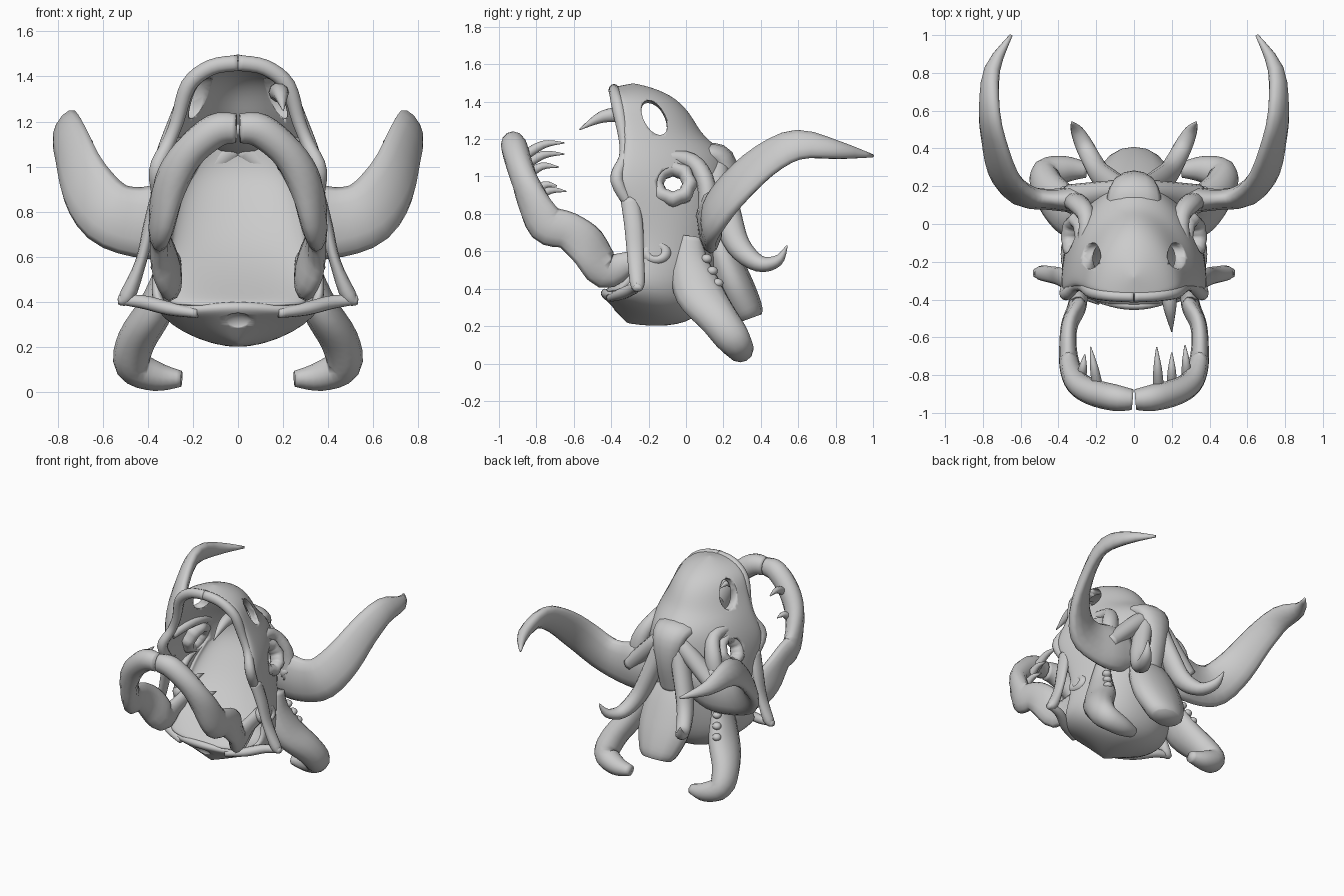
import bpy, bmesh, math
from mathutils import Vector, Matrix

cube = bpy.data.objects.get("Cube")
if cube:
    bpy.data.objects.remove(cube, do_unlink=True)

bone = bpy.data.materials.new("bone grey")
bone.use_nodes = True
bone.diffuse_color = (0.6, 0.6, 0.6, 1)
bone.node_tree.nodes["Principled BSDF"].inputs["Base Color"].default_value = (0.6, 0.6, 0.6, 1)


def finish(name, bm, mirror=False):
    bmesh.ops.recalc_face_normals(bm, faces=bm.faces)
    for f in bm.faces:
        f.smooth = True
    me = bpy.data.meshes.new(name)
    bm.to_mesh(me)
    bm.free()
    me.materials.append(bone)
    ob = bpy.data.objects.new(name, me)
    bpy.context.scene.collection.objects.link(ob)
    if mirror:
        ob.modifiers.new("Mirror", 'MIRROR').use_mirror_merge = False
    return ob


def spline(pts, steps):
    """Catmull-Rom through points of any dimension."""
    pts = [Vector(p) for p in pts]
    out = []
    for i in range(len(pts) - 1):
        p0, p1, p2 = pts[max(i - 1, 0)], pts[i], pts[i + 1]
        p3 = pts[min(i + 2, len(pts) - 1)]
        for s in range(steps):
            t = s / steps
            out.append(p1 + (p2 - p0) * (t / 2) + (2 * p0 - 5 * p1 + 4 * p2 - p3) * (t * t / 2)
                       + (3 * p1 - p0 - 3 * p2 + p3) * (t ** 3 / 2))
    return out + [pts[-1]]


def tube(name, pts, ref=(0, 0, 1), mirror=True, steps=4, sides=12):
    """Sweep an ellipse; each point is x, y, z, half width, half height."""
    rows = spline(pts, steps)
    ref = Vector(ref)
    bm = bmesh.new()
    rings = []
    for i, r in enumerate(rows):
        c = Vector(r[:3])
        t = Vector(rows[min(i + 1, len(rows) - 1)][:3]) - Vector(rows[max(i - 1, 0)][:3])
        side = t.cross(ref).normalized()
        up = side.cross(t).normalized()
        rings.append([bm.verts.new(c + side * max(r[3], .003) * math.cos(k * math.tau / sides)
                                   + up * max(r[4], .003) * math.sin(k * math.tau / sides))
                      for k in range(sides)])
    for a, b in zip(rings, rings[1:]):
        for k in range(sides):
            j = (k + 1) % sides
            bm.faces.new((a[k], a[j], b[j], b[k]))
    bm.faces.new(rings[0])
    bm.faces.new(rings[-1])
    return finish(name, bm, mirror)


def shell(name, rows, thickness, n=16):
    """Loft hoops open to the front: half width, rim y, rim z, back y, back z, roundness."""
    bm = bmesh.new()
    grid = []
    for w, yf, zf, yb, zb, power in rows:
        hoop = []
        for k in range(n + 1):
            a = math.pi * k / n
            c, s = math.cos(a), max(math.sin(a), 0) ** power
            hoop.append(bm.verts.new((math.copysign(w * abs(c) ** power, c),
                                      yf + (yb - yf) * s, zf + (zb - zf) * s)))
        grid.append(hoop)
    for a, b in zip(grid, grid[1:]):
        for k in range(n):
            bm.faces.new((a[k], a[k + 1], b[k + 1], b[k]))
    bmesh.ops.remove_doubles(bm, verts=bm.verts, dist=.0001)
    ob = finish(name, bm)
    m = ob.modifiers.new("Thickness", 'SOLIDIFY')
    m.thickness, m.offset = thickness, 0
    m = ob.modifiers.new("Smooth", 'SUBSURF')
    m.levels = m.render_levels = 2
    return ob


def ring(name, place, radius, minor, lobes=0, wave=0):
    """A wavy bone ring whose axis is local z."""
    bm = bmesh.new()
    n, m = 32, 10
    vs = []
    for u in range(n):
        a = u * math.tau / n
        loop = []
        for v in range(m):
            b = v * math.tau / m
            r = (radius + minor * math.cos(b)) * (1 + wave * math.cos(lobes * a))
            loop.append(bm.verts.new(place @ Vector((r * math.cos(a), r * math.sin(a), minor * 1.3 * math.sin(b)))))
        vs.append(loop)
    for u in range(n):
        for v in range(m):
            u2, v2 = (u + 1) % n, (v + 1) % m
            bm.faces.new((vs[u][v], vs[u2][v], vs[u2][v2], vs[u][v2]))
    return finish(name, bm, True)


def ball(name, place, mirror=True):
    bm = bmesh.new()
    bmesh.ops.create_uvsphere(bm, u_segments=20, v_segments=12, radius=1, matrix=place)
    return finish(name, bm, mirror)


def place(loc, tilt=0, size=(1, 1, 1), axis='X'):
    return Matrix.Translation(loc) @ Matrix.Rotation(tilt, 4, axis) @ Matrix.Diagonal((*size, 1))


# Hollow cranium, gaping to the front
skull = shell("skull_shell", [
    (0, -.46, .40, -.36, .25, .9), (.17, -.43, .38, -.20, .22, .9), (.30, -.37, .37, 0, .23, .9),
    (.37, -.27, .41, .10, .32, .9), (.36, -.23, .52, .14, .50, .9), (.35, -.23, .66, .17, .66, .95),
    (.36, -.29, .82, .20, .82, 1), (.37, -.38, .98, .21, .98, 1.05), (.33, -.34, 1.1, .19, 1.12, 1.1),
    (.29, -.33, 1.2, .07, 1.2, 1.1), (.25, -.35, 1.3, .02, 1.3, 1.1), (.22, -.36, 1.39, -.06, 1.4, 1.1),
    (.13, -.38, 1.44, -.2, 1.46, 1), (0, -.39, 1.46, -.33, 1.48, 1)], .05)

# Throat rising from the lower lip to the back of the roof
shell("throat_floor", [(.30, -.34, .39, -.44, .38, 1), (.31, -.25, .50, -.30, .46, 1),
                       (.31, -.18, .65, -.08, .62, 1), (.30, -.08, .82, .06, .82, 1),
                       (.24, .05, .97, .15, .97, 1), (.18, .06, 1.12, .13, 1.12, 1)], .03)

# Nostril, eye and chin openings
holes = [ball("nostril_cutter", place((.2, -.17, 1.31), .45, (.15, .06, .105))),
         ball("eye_cutter", place((.31, -.07, .96), 0, (.16, .09, .09))),
         ball("chin_cutter", place((0, -.425, .305), .6, (.07, .04, .05)), False)]
for h in holes:
    h.hide_render = True
    h.hide_set(True)
    b = skull.modifiers.new(h.name, 'BOOLEAN')
    b.operation, b.object, b.solver = 'DIFFERENCE', h, 'EXACT'

# Eye rings and jaw hinge rings
ring("eye_ring", place((.3, -.07, .96), 1.15, axis='Y'), .087, .04, 8, .05)
ring("jaw_hinge", place((.335, -.16, .59), 1.35, (.8, 1, 1), 'Y'), .05, .035)

# Ridges around the upper mouth and the brow
tube("upper_lip_ridge", [(.34, -.28, .82, .03, .03), (.36, -.37, .98, .035, .035), (.31, -.33, 1.1, .03, .03),
                         (.27, -.33, 1.2, .03, .03), (.22, -.36, 1.36, .035, .035),
                         (.12, -.38, 1.44, .035, .03), (0, -.385, 1.46, .035, .03)], (0, 1, 0))
tube("brow_ridge", [(.31, -.32, 1.06, .03, .03), (.27, -.14, 1.1, .035, .035),
                    (.25, .03, 1.08, .045, .045), (.3, .11, .95, .05, .06), (.33, .11, .75, .05, .06)], (1, 0, 0))

# Cheek struts standing clear of the skull
tube("cheek_strut", [(.35, -.30, .88, .035, .05), (.39, -.28, .74, .03, .05), (.43, -.27, .58, .025, .045),
                     (.49, -.26, .43, .035, .04), (.53, -.26, .40, .015, .02)], (0, 1, 0))
tube("cheek_bar", [(.53, -.26, .41, .02, .02), (.42, -.28, .40, .03, .03),
                   (.30, -.35, .37, .035, .03), (.18, -.41, .35, .02, .02)])

# Crest, its arms to the horns, nape plate and rear spikes
tube("crest", [(0, -.04, 1.17, .04, .02), (0, .08, 1.13, .14, .05), (0, .19, 1.09, .13, .07),
               (0, .22, .92, .09, .06), (0, .18, .68, .07, .04)], (0, 1, 1), False)
tube("crest_arm", [(.02, .17, 1.08, .06, .06), (.12, .17, 1.0, .06, .06),
                   (.24, .15, .88, .06, .07), (.34, .13, .78, .06, .08)], (0, 1, 0))
tube("nape_plate", [(0, .10, .80, .08, .04), (0, .17, .64, .18, .08), (0, .25, .44, .2, .1),
                    (0, .32, .29, .15, .09), (0, .34, .24, .11, .07)], (0, 1, 0), False)
tube("rear_spike", [(.05, .18, 1.04, .06, .06), (.13, .22, .8, .075, .06), (.19, .28, .63, .065, .055),
                    (.25, .39, .535, .045, .05), (.3, .49, .55, .03, .035), (.33, .54, .63, .004, .004)], (1, 0, 0))

# Great horns, flattened and leaning inward
tube("horn", [(.16, .13, .79, .06, .13), (.3, .13, .76, .07, .17), (.45, .13, .755, .055, .155),
              (.58, .15, .80, .06, .145), (.68, .25, .93, .05, .13), (.735, .42, 1.085, .045, .11),
              (.765, .6, 1.17, .045, .09), (.75, .82, 1.14, .04, .05),
              (.65, 1.0, 1.11, .008, .008)], (-.5, 0, 1), steps=3)

# Hooked lower tusks with knuckles
tube("lower_tusk", [(.30, .03, .68, .04, .06), (.31, .02, .54, .06, .1), (.36, .07, .38, .08, .13),
                    (.45, .18, .23, .085, .105), (.465, .26, .12, .08, .09),
                    (.36, .29, .07, .065, .07), (.25, .285, .06, .035, .04)], (0, 1, 0))
for i in range(3):
    ball(f"tusk_knuckle_{i + 1}", place((.33 + .02 * i, .11 + .03 * i, .56 - .065 * i), 0, (.03, .03, .025)))

# Lower jaw, two halves meeting at the chin
tube("lower_jaw", [(.29, -.13, .58, .04, .06), (.29, -.3, .54, .04, .06), (.3, -.43, .50, .05, .1),
                   (.34, -.53, .63, .045, .11), (.35, -.63, .71, .045, .1), (.34, -.75, .75, .055, .105),
                   (.30, -.84, .92, .065, .085), (.22, -.89, 1.06, .07, .075),
                   (.1, -.92, 1.16, .07, .075), (.008, -.93, 1.17, .055, .065)])

# Teeth: base position, tip position and base radius
teeth = {"upper_fang": ((.18, -.32, 1.33), (.2, -.57, 1.25), .045),
         "left_tooth_1": ((.13, -.88, 1.10), (.12, -.65, 1.18), .03),
         "left_tooth_2": ((.2, -.86, 1.0), (.2, -.68, 1.05), .028),
         "left_tooth_3": ((.28, -.82, .87), (.27, -.64, .92), .028),
         "right_tooth_1": ((-.19, -.88, 1.05), (-.23, -.65, 1.12), .03),
         "right_tooth_2": ((-.28, -.82, .9), (-.26, -.69, .95), .028)}
for name, (base, tip, r) in teeth.items():
    base, tip = Vector(base), Vector(tip)
    mid = (base + tip) / 2 + Vector((0, 0, .03))
    tube(name, [(*base, r, r), (*mid, r * .75, r * .75), (*tip, .003, .003)], (0, 0, 1), False, sides=10)
